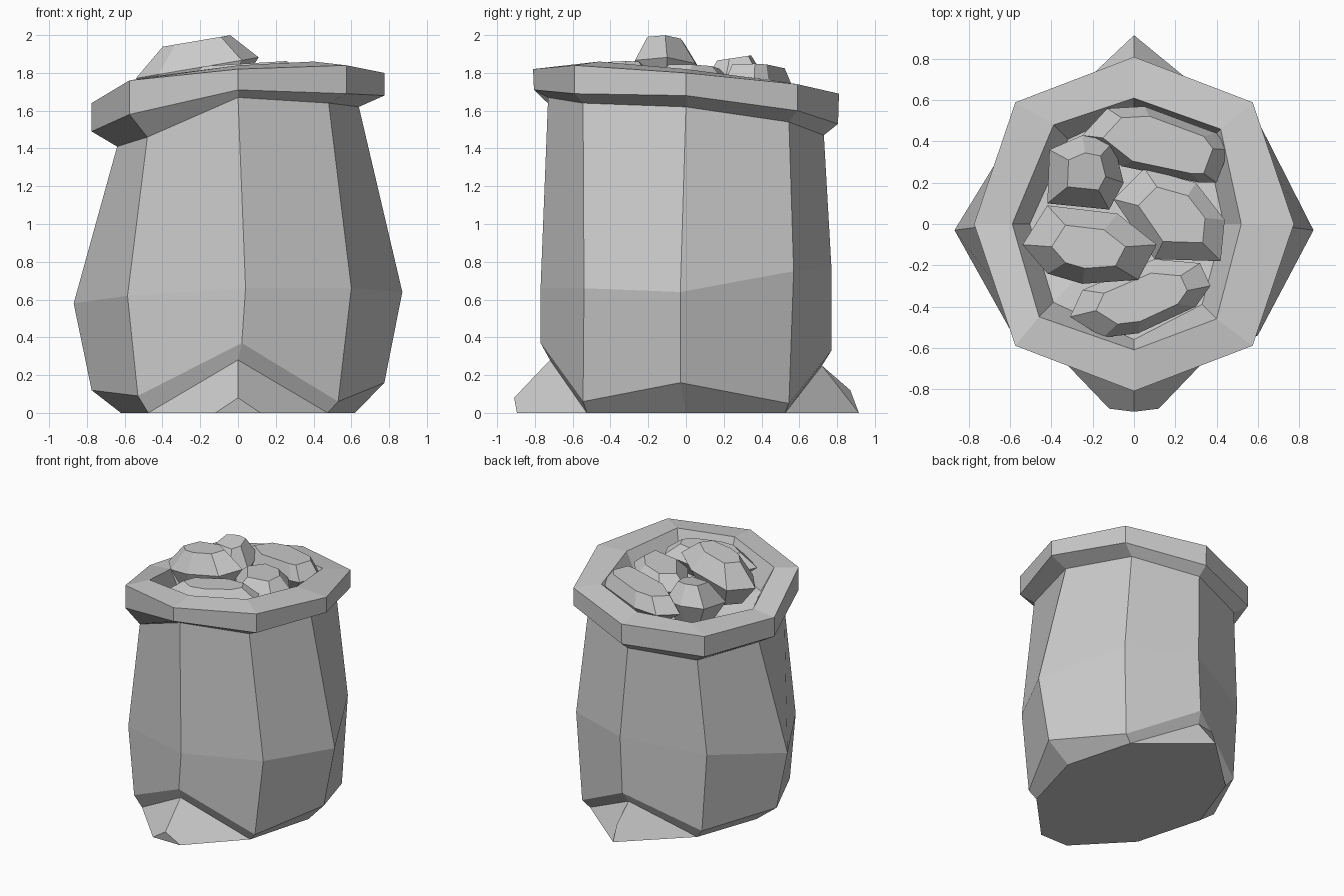
import bpy, bmesh
from mathutils import Vector

if "Cube" in bpy.data.objects:
    bpy.data.objects.remove(bpy.data.objects["Cube"])


def ring(ax, ay, dx, dy, zs, nudge={}):
    """Eight-point ring, starting at the front and going counter-clockwise."""
    xy = [(0, -ay), (dx, -dy), (ax, 0), (dx, dy), (0, ay), (-dx, dy), (-ax, 0), (-dx, -dy)]
    pts = [Vector((x, y, z)) for (x, y), z in zip(xy, zs)]
    for i, (ox, oy) in nudge.items():
        pts[i] += Vector((ox, oy, 0))
    return pts


def loft(bm, rings):
    """Skin a list of rings, return the vertex rings."""
    vs = [[bm.verts.new(p) for p in r] for r in rings]
    for a, b in zip(vs, vs[1:]):
        for i in range(8):
            j = (i + 1) % 8
            bm.faces.new((a[i], a[j], b[j], b[i]))
    return vs


def finish(bm, name):
    bmesh.ops.remove_doubles(bm, verts=bm.verts[:], dist=0.0005)
    bmesh.ops.recalc_face_normals(bm, faces=bm.faces[:])
    me = bpy.data.meshes.new(name)
    bm.to_mesh(me)
    bm.free()
    ob = bpy.data.objects.new(name, me)
    bpy.context.collection.objects.link(ob)
    return ob


# Sack: bulging body, rolled tilted rim and sunken inside as one skin
top_z = [1.82, 1.84, 1.80, 1.74, 1.69, 1.66, 1.64, 1.76]
low_z = [1.71, 1.69, 1.68, 1.60, 1.53, 1.50, 1.49, 1.58]
neck_z = [1.67, 1.64, 1.62, 1.54, 1.47, 1.43, 1.41, 1.46]
inner = {2: (-0.035, 0), 6: (-0.035, 0), 1: (-0.02, 0), 5: (0.03, 0.02), 7: (-0.04, 0.01)}
rings = [
    ring(0.62, 0.72, 0.475, 0.525, [0.28, 0, 0, 0, 0.25, 0, 0, 0], {5: (0.03, -0.03)}),
    ring(0.775, 0.77, 0.53, 0.545, [0.37, 0.06, 0.16, 0.05, 0.33, 0.07, 0.12, 0.09],
         {0: (0.02, 0), 2: (0, -0.03), 4: (0.02, 0), 5: (0.03, -0.03), 6: (0, -0.03)}),
    ring(0.87, 0.77, 0.585, 0.54, [0.66, 0.66, 0.64, 0.75, 0.77, 0.68, 0.58, 0.62],
         {0: (0.04, 0), 1: (0.015, 0), 2: (0, -0.03), 3: (-0.02, 0.03), 4: (0.04, 0),
          5: (0.045, -0.03), 6: (0, -0.03)}),
    ring(0.64, 0.73, 0.48, 0.545, neck_z),
    ring(0.775, 0.805, 0.575, 0.59, low_z),
    ring(0.775, 0.81, 0.575, 0.59, top_z),
    ring(0.555, 0.61, 0.42, 0.46, [z + 0.02 for z in top_z], inner),
    ring(0.47, 0.56, 0.35, 0.39, [z - 0.16 for z in top_z], inner),
]
bm = bmesh.new()
vs = loft(bm, rings)
centre = bm.verts.new((-0.03, 0, 1.6))
for i in range(8):
    bm.faces.new((vs[-1][i], vs[-1][(i + 1) % 8], centre))

# Bottom corners pulled out at the front and the back
base = vs[0]


def foot(apex, left, right, ridge, toe_y, half):
    b = bm.verts.new(ridge)
    cl = bm.verts.new((-half, toe_y, 0))
    cr = bm.verts.new((half, toe_y, 0))
    bm.faces.new((apex, b, cl, left))
    bm.faces.new((apex, b, cr, right))
    bm.faces.new((b, cl, cr))
    return cl, cr


fl, fr = foot(base[0], base[7], base[1], (0, -0.91, 0.08), -0.895, 0.12)
bl, br = foot(base[4], base[5], base[3], (0, 0.87, 0.12), 0.915, 0.0)
bm.faces.new((fl, fr, base[1], base[2], base[3], br, bl, base[5], base[6], base[7]))
finish(bm, "sack")


# Stones: plan outline hulled with smaller faces above and below, slightly tilted
def stone(name, outline, z, up, down, sx=0.0, sy=0.0, inset=0.5):
    cx = sum(p[0] for p in outline) / len(outline)
    cy = sum(p[1] for p in outline) / len(outline)
    bm = bmesh.new()
    for k, dz in ((1.0, 0.0), (inset, up), (0.6, -down)):
        for x, y in outline:
            px, py = (x - cx) * k, (y - cy) * k
            bm.verts.new((cx + px, cy + py, z + dz + sx * px + sy * py))
    bmesh.ops.convex_hull(bm, input=bm.verts[:])
    bmesh.ops.dissolve_limit(bm, angle_limit=0.05, verts=bm.verts[:], edges=bm.edges[:])
    return finish(bm, name)


stone("stone_left", [(-0.54, -0.1), (-0.42, 0.09), (-0.08, 0.05), (0.11, -0.1),
                     (0.02, -0.27), (-0.25, -0.29), (-0.42, -0.24)], 1.825, 0.143, 0.18,
      sx=0.17, inset=0.55)
stone("stone_back", [(-0.25, 0.43), (-0.13, 0.56), (0.05, 0.57), (0.4, 0.44),
                     (0.46, 0.36), (0.4, 0.2), (0.32, 0.2), (-0.06, 0.28)],
      1.72, 0.11, 0.12, sx=0.08, inset=0.75)
stone("stone_back_left", [(-0.42, 0.1), (-0.41, 0.36), (-0.25, 0.43), (-0.1, 0.4),
                          (-0.05, 0.2), (-0.12, 0.07)], 1.73, 0.15, 0.16, sy=0.15)
stone("stone_middle", [(-0.1, 0.12), (0.05, 0.27), (0.3, 0.2), (0.44, 0.02),
                       (0.42, -0.18), (0.1, -0.17)], 1.74, 0.09, 0.13, sx=0.1, inset=0.6)
stone("stone_front", [(-0.31, -0.45), (-0.15, -0.55), (0.02, -0.53), (0.3, -0.4),
                      (0.37, -0.3), (0.32, -0.19), (0.1, -0.17), (-0.25, -0.32)],
      1.76, 0.09, 0.13, sx=0.06, inset=0.65)
